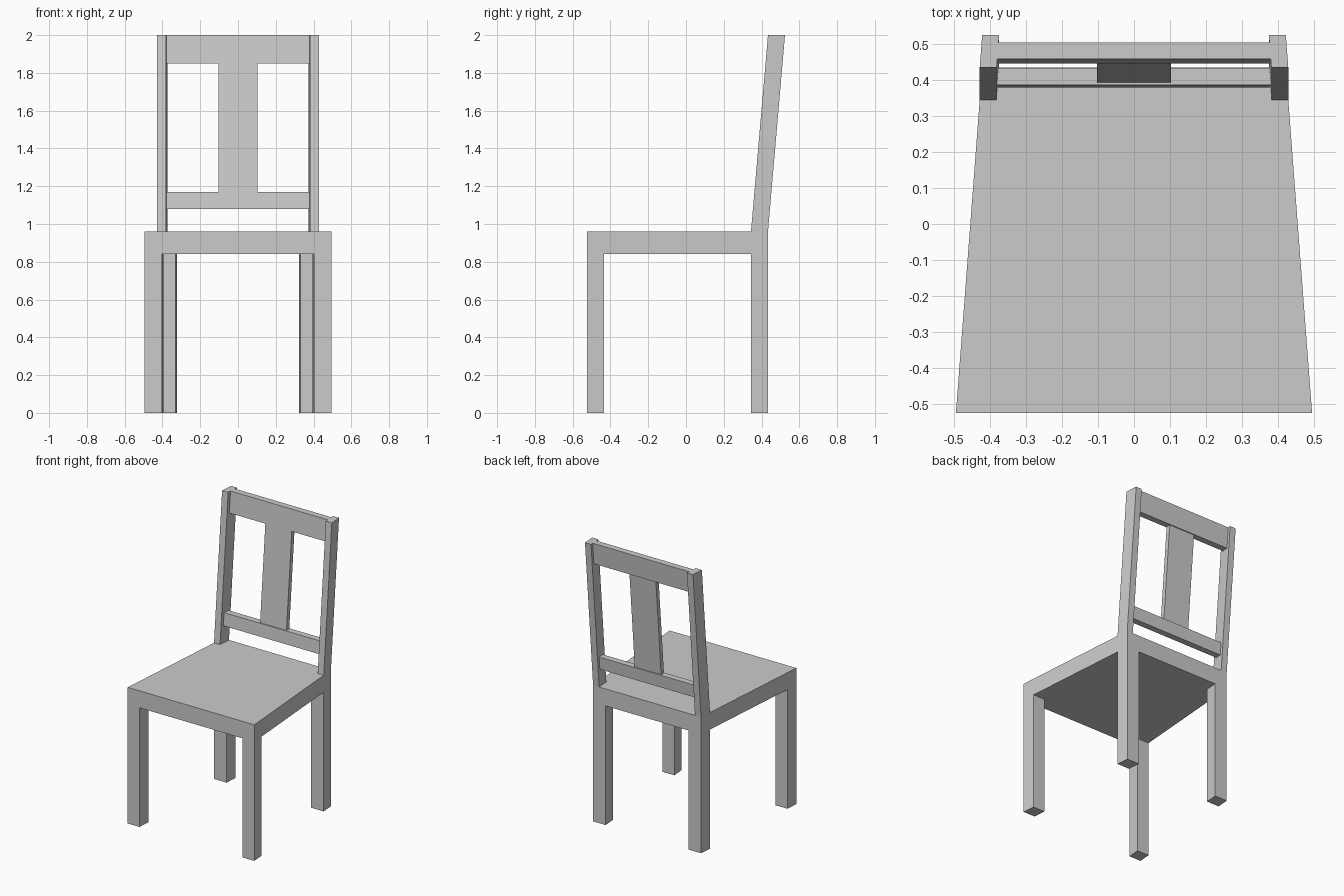
import bpy

if "Cube" in bpy.data.objects:
    bpy.data.objects.remove(bpy.data.objects["Cube"])

FRONT, BACK = -0.524, 0.434      # seat depth limits
LEG_D = 0.09                     # leg depth
SEAT_Z0, SEAT_Z1, TOP = 0.84, 0.96, 2.0
LEAN = 0.09 / (TOP - SEAT_Z1)    # backrest lean


def side_x(y):
    """Half width of the tapered chair plan at depth y."""
    return 0.494 - 0.076 * (y - FRONT)


def prism(name, plan, z0, z1, lean=0.0):
    """Extrude a counter-clockwise plan from z0 to z1, sheared backwards by lean."""
    n = len(plan)
    verts = [(x, y + lean * (z - SEAT_Z1), z) for z in (z0, z1) for x, y in plan]
    faces = [tuple(reversed(range(n))), tuple(range(n, 2 * n))]
    faces += [(i, (i + 1) % n, n + (i + 1) % n, n + i) for i in range(n)]
    mesh = bpy.data.meshes.new(name)
    mesh.from_pydata(verts, [], faces)
    obj = bpy.data.objects.new(name, mesh)
    bpy.context.collection.objects.link(obj)
    return obj


def post_pair(name, y0, y1, width, z0, z1, lean=0.0):
    """Tapered-plan post on the right, mirrored to the left."""
    a, b = side_x(y0), side_x(y1)
    plan = [(a - width, y0), (a, y0), (b, y1), (b - width, y1)]
    obj = prism(name, plan, z0, z1, lean)
    obj.modifiers.new("mirror", 'MIRROR').use_axis[0] = True


def bar(name, half, y0, y1, z0, z1):
    """Leaning bar centred on x."""
    prism(name, [(-half, y0), (half, y0), (half, y1), (-half, y1)], z0, z1, LEAN)


# Seat
f, b = side_x(FRONT), side_x(BACK)
prism("seat", [(-f, FRONT), (f, FRONT), (b, BACK), (-b, BACK)], SEAT_Z0, SEAT_Z1)

# Legs
post_pair("front_legs", FRONT, FRONT + LEG_D, 0.092, 0, SEAT_Z0)
post_pair("back_legs", BACK - LEG_D, BACK, 0.098, 0, SEAT_Z0)

# Backrest posts, rails and centre splat
post_pair("back_posts", BACK - LEG_D, BACK, 0.047, SEAT_Z1, TOP, LEAN)
bar("top_rail", 0.379, 0.368, 0.413, 1.85, TOP)
bar("lower_rail", 0.379, 0.368, 0.413, 1.08, 1.17)
bar("splat", 0.103, 0.375, 0.406, 1.17, 1.85)
